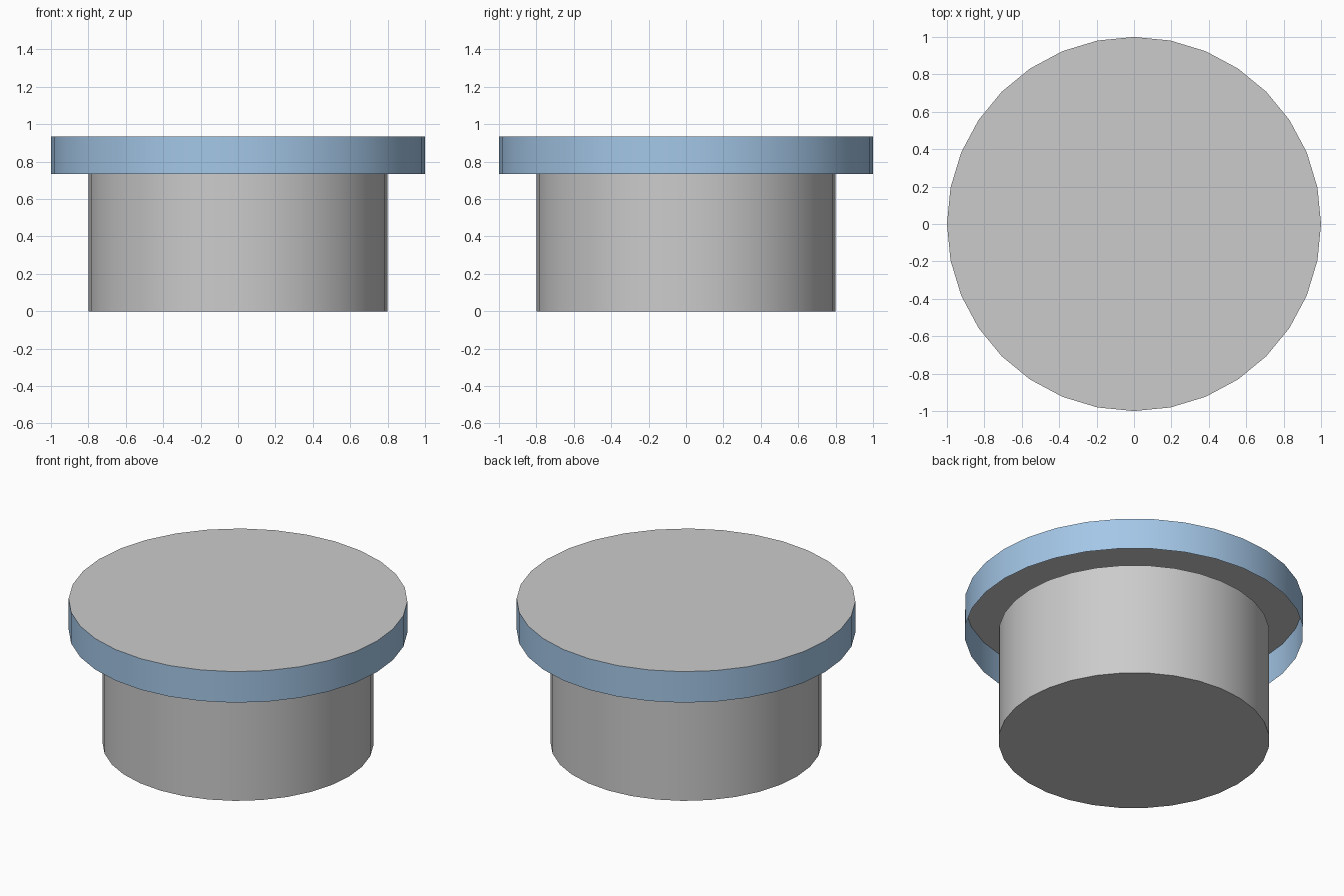
import bpy, bmesh
from math import cos, sin, pi, radians

if "Cube" in bpy.data.objects:
    bpy.data.objects.remove(bpy.data.objects["Cube"])

SIDES = 32


def open_cup(name, radius, z0, z1, cap_z):
    """Round wall from z0 to z1, closed by a single disc at cap_z."""
    bm = bmesh.new()
    low, high = [[bm.verts.new((radius * cos(2 * pi * i / SIDES),
                                radius * sin(2 * pi * i / SIDES), z))
                  for i in range(SIDES)] for z in (z0, z1)]
    for i in range(SIDES):
        j = (i + 1) % SIDES
        bm.faces.new((low[i], low[j], high[j], high[i]))
    bm.faces.new(high if cap_z == z1 else low[::-1])
    mesh = bpy.data.meshes.new(name)
    bm.to_mesh(mesh)
    bm.free()
    obj = bpy.data.objects.new(name, mesh)
    bpy.context.collection.objects.link(obj)
    bpy.ops.object.select_all(action='DESELECT')
    obj.select_set(True)
    bpy.context.view_layer.objects.active = obj
    bpy.ops.object.shade_smooth_by_angle(angle=radians(30))
    return obj


# Grey cup body, closed at the bottom
open_cup("jar_body", 0.8, 0.0, 0.733, 0.0)

# Hollow lid, grey top disc with a blue skirt, open underneath
lid = open_cup("jar_lid", 1.0, 0.733, 0.935, 0.935)
grey = bpy.data.materials.new("lid_top_grey")
grey.diffuse_color = (0.8, 0.8, 0.8, 1)
grey.use_nodes = True
grey.node_tree.nodes["Principled BSDF"].inputs["Base Color"].default_value = grey.diffuse_color
blue = bpy.data.materials.new("lid_skirt_blue")
blue.diffuse_color = (0.37, 0.57, 0.8, 1)
blue.use_nodes = True
blue.node_tree.nodes["Principled BSDF"].inputs["Base Color"].default_value = blue.diffuse_color
lid.data.materials.append(grey)
lid.data.materials.append(blue)
for face in lid.data.polygons:
    face.material_index = 1 if abs(face.normal.z) < 0.5 else 0
